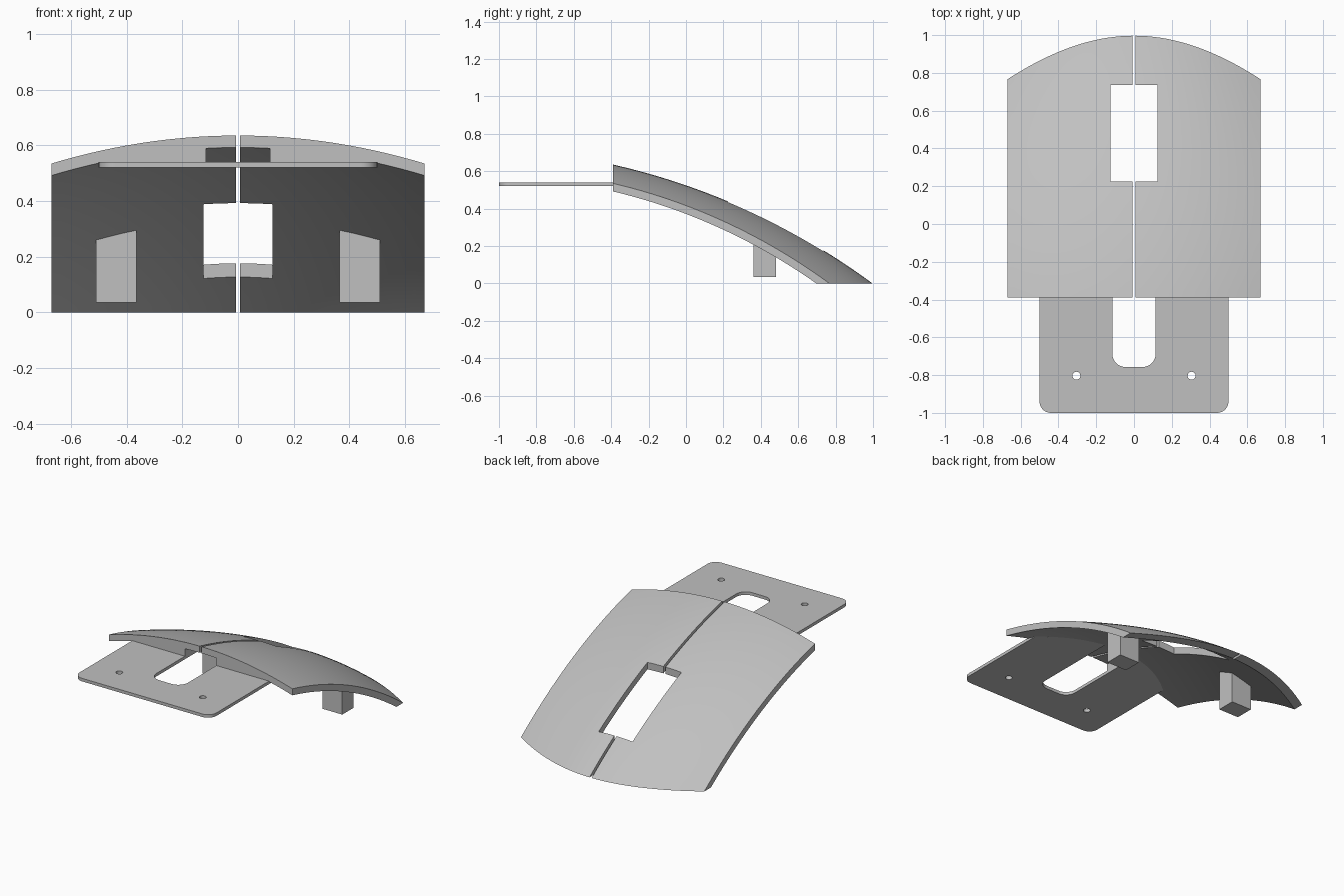
import bpy
import bmesh
from math import sqrt, radians

cube = bpy.data.objects.get("Cube")
if cube:
    bpy.data.objects.remove(cube, do_unlink=True)

grey = bpy.data.materials.new("plain grey")
grey.use_nodes = True
tone = (0.53, 0.53, 0.53, 1)
grey.diffuse_color = tone
grey.node_tree.nodes["Principled BSDF"].inputs["Base Color"].default_value = tone

# Main dimensions: the shell is an arc about a low centre, crowned across its width
RADIUS, ARC_Y, ARC_Z = 3.73, -1.217, -3.002
FRONT, HALF, THICK, GAP = -0.39, 0.67, 0.042, 0.008
PLATE_Z, PLATE_TOP, SLOT = 0.52, 0.54, 0.115


def arc_radius(x, y, depth):
    along = (y - FRONT) / 1.155
    return RADIUS - depth - (x / HALF) ** 2 * (0.098 + 0.034 * along ** 2)


def height(x, y, depth):
    return ARC_Z + sqrt(arc_radius(x, y, depth) ** 2 - (y - ARC_Y) ** 2)


def reach(x, z, depth):
    """Where the curved surface comes down to height z."""
    y = 0.5
    for _ in range(20):
        y = ARC_Y + sqrt(arc_radius(x, y, depth) ** 2 - (z - ARC_Z) ** 2)
    return y


def mix(a, b, t):
    return a + (b - a) * t


def finish(name, bm, mirror=False):
    bmesh.ops.recalc_face_normals(bm, faces=bm.faces)
    mesh = bpy.data.meshes.new(name)
    bm.to_mesh(mesh)
    bm.free()
    mesh.materials.append(grey)
    obj = bpy.data.objects.new(name, mesh)
    bpy.context.collection.objects.link(obj)
    if mirror:
        obj.modifiers.new("Mirror", "MIRROR").use_mirror_merge = False
    return obj


def loft(name, x0, x1, nx, ny, upper, lower):
    """Closed solid between two surfaces, each given as (x, t) -> (y, z)."""
    bm = bmesh.new()
    layers = []
    for surface in (upper, lower):
        layers.append([[bm.verts.new((x, *surface(x, j / ny))) for j in range(ny + 1)]
                       for x in (mix(x0, x1, i / nx) for i in range(nx + 1))])
    top, low = layers
    for g in layers:
        for i in range(nx):
            for j in range(ny):
                bm.faces.new((g[i][j], g[i + 1][j], g[i + 1][j + 1], g[i][j + 1]))
    for i in range(nx):
        for j in (0, ny):
            bm.faces.new((top[i][j], top[i + 1][j], low[i + 1][j], low[i][j]))
    for j in range(ny):
        for i in (0, nx):
            bm.faces.new((top[i][j], top[i][j + 1], low[i][j + 1], low[i][j]))
    return finish(name, bm, mirror=True)


def block(name, x, y0, y1, z0, z1, corner=0):
    """Centred box whose corners at the y0 end can be rounded."""
    bm = bmesh.new()
    bmesh.ops.create_cube(bm, size=1)
    for v in bm.verts:
        v.co = (v.co.x * 2 * x, y0 if v.co.y < 0 else y1, z0 if v.co.z < 0 else z1)
    if corner:
        edges = [e for e in bm.edges if all(v.co.y == e.verts[0].co.y and abs(v.co.y - y0) < 1e-4
                                            for v in e.verts)
                 and abs(e.verts[0].co.x - e.verts[1].co.x) < 1e-4]
        bmesh.ops.bevel(bm, geom=edges, offset=corner, segments=8, profile=0.5, affect="EDGES")
    return finish(name, bm)


def cut(obj, cutter):
    cutter.hide_render = True
    mod = obj.modifiers.new("Cut", "BOOLEAN")
    mod.operation, mod.solver, mod.object = "DIFFERENCE", "EXACT", cutter
    bpy.context.view_layer.objects.active = obj
    bpy.ops.object.modifier_apply(modifier=mod.name)
    bpy.data.objects.remove(cutter, do_unlink=True)


# Curved shell, two halves with a narrow gap, ending flat on the ground
def shell_face(depth):
    def surface(x, t):
        y = mix(FRONT, reach(x, 0, depth), t)
        return y, (0 if t == 1 else height(x, y, depth))
    return surface


shell = loft("curved_shell", GAP, HALF, 20, 36, shell_face(0), shell_face(THICK))
bpy.context.view_layer.objects.active = shell
bpy.ops.object.modifier_apply(modifier="Mirror")
cut(shell, block("window_cutter", 0.124, 0.225, 0.735, -1, 1))

# Flat mounting plate with rounded slot and two screw holes
plate = block("mounting_plate", 0.5, -1, FRONT, PLATE_Z, PLATE_TOP, corner=0.06)
cut(plate, block("slot_cutter", SLOT, -0.757, 0, 0, 1, corner=0.07))
for side in (-1, 1):
    bm = bmesh.new()
    bmesh.ops.create_cone(bm, cap_ends=True, segments=24, radius1=0.021, radius2=0.021, depth=1)
    bmesh.ops.translate(bm, verts=bm.verts, vec=(side * 0.305, -0.803, 0.5))
    cut(plate, finish("screw_hole_cutter", bm))


# Solid joint filling the space between plate level and shell underside
def joint_y(x, t):
    return mix(FRONT, reach(x, PLATE_Z, THICK), t)


joint = loft("plate_joint", SLOT, 0.5, 10, 8,
             lambda x, t: (joint_y(x, t), height(x, joint_y(x, t), THICK) + 0.0005),
             lambda x, t: (joint_y(x, t), PLATE_Z))


# Support pegs under the shell
def peg_y(t):
    return mix(0.36, 0.48, t)


pegs = loft("support_pegs", 0.365, 0.51, 3, 3,
            lambda x, t: (peg_y(t), height(x, peg_y(t), THICK / 2)),
            lambda x, t: (peg_y(t), 0.035))

# Smooth curved faces, keep edges crisp
bpy.ops.object.select_all(action="DESELECT")
for obj in (shell, plate, joint, pegs):
    obj.select_set(True)
bpy.context.view_layer.objects.active = shell
bpy.ops.object.shade_smooth_by_angle(angle=radians(25))
